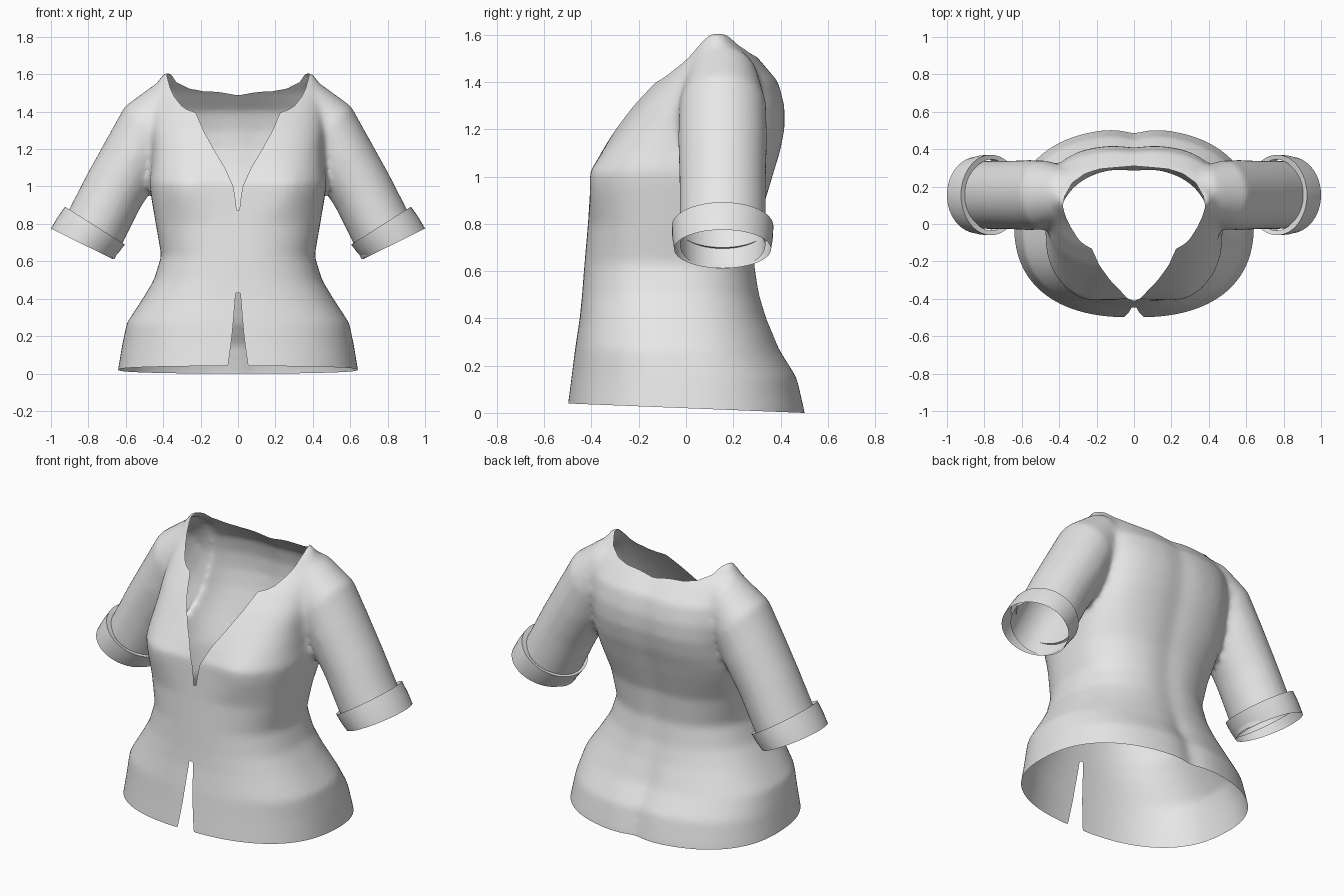
import bpy, bmesh, math

if "Cube" in bpy.data.objects:
    bpy.data.objects.remove(bpy.data.objects["Cube"])

cloth = bpy.data.materials.new("light_grey_cloth")
cloth.diffuse_color = (0.8, 0.8, 0.8, 1)
cloth.use_nodes = True
cloth.node_tree.nodes["Principled BSDF"].inputs["Base Color"].default_value = cloth.diffuse_color


def interp(table, t):
    """Piecewise linear lookup in a list of (key, value)."""
    if t <= table[0][0]:
        return table[0][1]
    for (a, va), (b, vb) in zip(table, table[1:]):
        if t <= b:
            return va + (vb - va) * (t - a) / (b - a)
    return table[-1][1]


def loft(bm, rings, capped=True):
    """Skin a list of equal-length point rings."""
    rows = [[bm.verts.new(p) for p in ring] for ring in rings]
    n = len(rows[0])
    faces = [bm.faces.new((a[i], a[(i + 1) % n], b[(i + 1) % n], b[i]))
             for a, b in zip(rows, rows[1:]) for i in range(n)]
    if capped:
        faces += [bm.faces.new(rows[0]), bm.faces.new(rows[-1])]
    bmesh.ops.recalc_face_normals(bm, faces=faces)


def torso_ring(z, hx, yf, yb, n, count=72):
    """Rounded cross-section with bust and spine shaping."""
    ring = []
    for i in range(count):
        a = 2 * math.pi * i / count
        c, s = math.cos(a), math.sin(a)
        x = hx * math.copysign(abs(c) ** (2 / n), c)
        y = (yf + yb) / 2 + (yb - yf) / 2 * math.copysign(abs(s) ** (2 / n), s)
        if s < 0:
            y -= 0.03 * math.exp(-((abs(x) - 0.28) / 0.12) ** 2 - ((z - 1) / 0.1) ** 2)
        else:
            y -= (0.025 if z < 0.4 else 0.012) * math.exp(-(x / 0.07) ** 2)
        ring.append((x, y, z))
    return ring


def arm_ring(side, outer, inner, ry, yc=0.155, count=48):
    """Ellipse spanning an outer and an inner (x, z) point of the sleeve."""
    ring = []
    for i in range(count):
        a = 2 * math.pi * i / count
        k = 0.5 + 0.5 * math.cos(a)
        x = inner[0] + (outer[0] - inner[0]) * k
        z = inner[1] + (outer[1] - inner[1]) * k
        ring.append((side * x, yc + ry * math.sin(a), z))
    return ring


def make_object(name, bm):
    me = bpy.data.meshes.new(name)
    bm.to_mesh(me)
    bm.free()
    me.materials.append(cloth)
    ob = bpy.data.objects.new(name, me)
    bpy.context.collection.objects.link(ob)
    return ob


def shade(ob, degrees):
    bpy.ops.object.select_all(action='DESELECT')
    ob.select_set(True)
    bpy.context.view_layer.objects.active = ob
    bpy.ops.object.shade_smooth_by_angle(angle=math.radians(degrees))


# Torso: height, half width, front y, back y, squareness
torso = [
    (-0.10, 0.65, -0.515, 0.515, 2.4), (0.00, 0.645, -0.505, 0.51, 2.4),
    (0.15, 0.62, -0.485, 0.475, 2.4), (0.27, 0.595, -0.47, 0.40, 2.4),
    (0.40, 0.51, -0.45, 0.345, 2.4), (0.50, 0.45, -0.44, 0.315, 2.4),
    (0.63, 0.41, -0.43, 0.295, 2.4), (0.80, 0.44, -0.415, 0.31, 2.5),
    (0.95, 0.465, -0.405, 0.355, 2.8), (1.02, 0.475, -0.40, 0.375, 2.9),
    (1.10, 0.465, -0.36, 0.40, 3.0), (1.20, 0.46, -0.30, 0.42, 3.0),
    (1.30, 0.47, -0.23, 0.42, 2.8), (1.40, 0.47, -0.145, 0.395, 2.6),
    (1.50, 0.46, -0.035, 0.31, 2.5), (1.56, 0.43, 0.01, 0.25, 2.4),
    (1.607, 0.40, 0.06, 0.20, 2.4)]

# Sleeve: outer point, inner point, half depth
sleeve = [
    ((0.28, 1.58), (0.26, 1.30), 0.10), ((0.44, 1.55), (0.30, 1.28), 0.15),
    ((0.605, 1.43), (0.36, 1.17), 0.185), ((0.705, 1.25), (0.42, 1.05), 0.188),
    ((0.805, 1.07), (0.525, 0.88), 0.183), ((0.90, 0.885), (0.615, 0.70), 0.183),
    ((0.99, 0.72), (0.70, 0.53), 0.18)]

# Body of the garment: torso and sleeves fused and softened
bm = bmesh.new()
loft(bm, [torso_ring(*s) for s in torso])
for side in (1, -1):
    loft(bm, [arm_ring(side, *s) for s in sleeve])
body = make_object("blouse_body", bm)
remesh = body.modifiers.new("fuse", 'REMESH')
remesh.mode = 'VOXEL'
remesh.voxel_size = 0.016
soften = body.modifiers.new("soften", 'SMOOTH')
soften.factor = 0.5
soften.iterations = 12

# Openings: half widths of front neckline, back neckline and hem slit
neck_front = [(0.80, -0.05), (0.83, 0.004), (0.92, 0.012), (1.0, 0.025), (1.1, 0.07),
              (1.2, 0.13), (1.3, 0.185), (1.395, 0.225), (1.41, 0.27), (1.43, 0.30),
              (1.48, 0.34), (1.52, 0.36), (1.59, 0.38)]
neck_back = [(0.1, 0.38), (0.15, 0.37), (0.22, 0.33), (0.27, 0.26), (0.295, 0.18),
             (0.31, 0.0), (0.33, -0.2)]
slit = [(0.03, 0.055), (0.1, 0.045), (0.2, 0.032), (0.3, 0.023), (0.435, 0.012), (0.46, -0.05)]


def opening(p):
    """Positive where the cloth is cut away."""
    x, y, z = abs(p.x), p.y, p.z
    hem = 0.02 - 0.04 * y - z
    cut_slit = min(interp(slit, z) - x, -y)
    if y < 0.1:
        neck = interp(neck_front, z) - x
    else:
        neck = min(interp(neck_back, y) - x, z - 1.3)
    wrist = min((x - 0.815) * 0.56 - (z - 0.715) * 0.83, z - 0.5, x - 0.5)
    return max(hem, cut_slit, neck, wrist)


# Cut the openings along their outlines
bm = bmesh.new()
bm.from_object(body, bpy.context.evaluated_depsgraph_get())
value = {v: opening(v.co) or -1e-6 for v in bm.verts}
removed = [v for v in bm.verts if value[v] > 0]
rim = []
for e in list(bm.edges):
    a, b = e.verts
    fa, fb = value[a], value[b]
    if fa * fb < 0:
        rim.append(bmesh.utils.edge_split(e, a, fa / (fa - fb))[1])
bmesh.ops.connect_verts(bm, verts=rim)
bmesh.ops.delete(bm, geom=removed, context='VERTS')
body.modifiers.clear()
bm.to_mesh(body.data)
bm.free()
if not body.data.materials:
    body.data.materials.append(cloth)
shade(body, 60)

# Turned-up cuffs: folded lip, top edge, lower edge
cuff = [((0.895, 0.865), (0.63, 0.70), 0.19), ((0.925, 0.892), (0.605, 0.69), 0.215),
        ((0.965, 0.835), (0.637, 0.648), 0.213), ((1.0, 0.775), (0.67, 0.612), 0.205)]
for side, name in ((1, "left_cuff"), (-1, "right_cuff")):
    bm = bmesh.new()
    loft(bm, [arm_ring(side, *s) for s in cuff], capped=False)
    shade(make_object(name, bm), 40)
